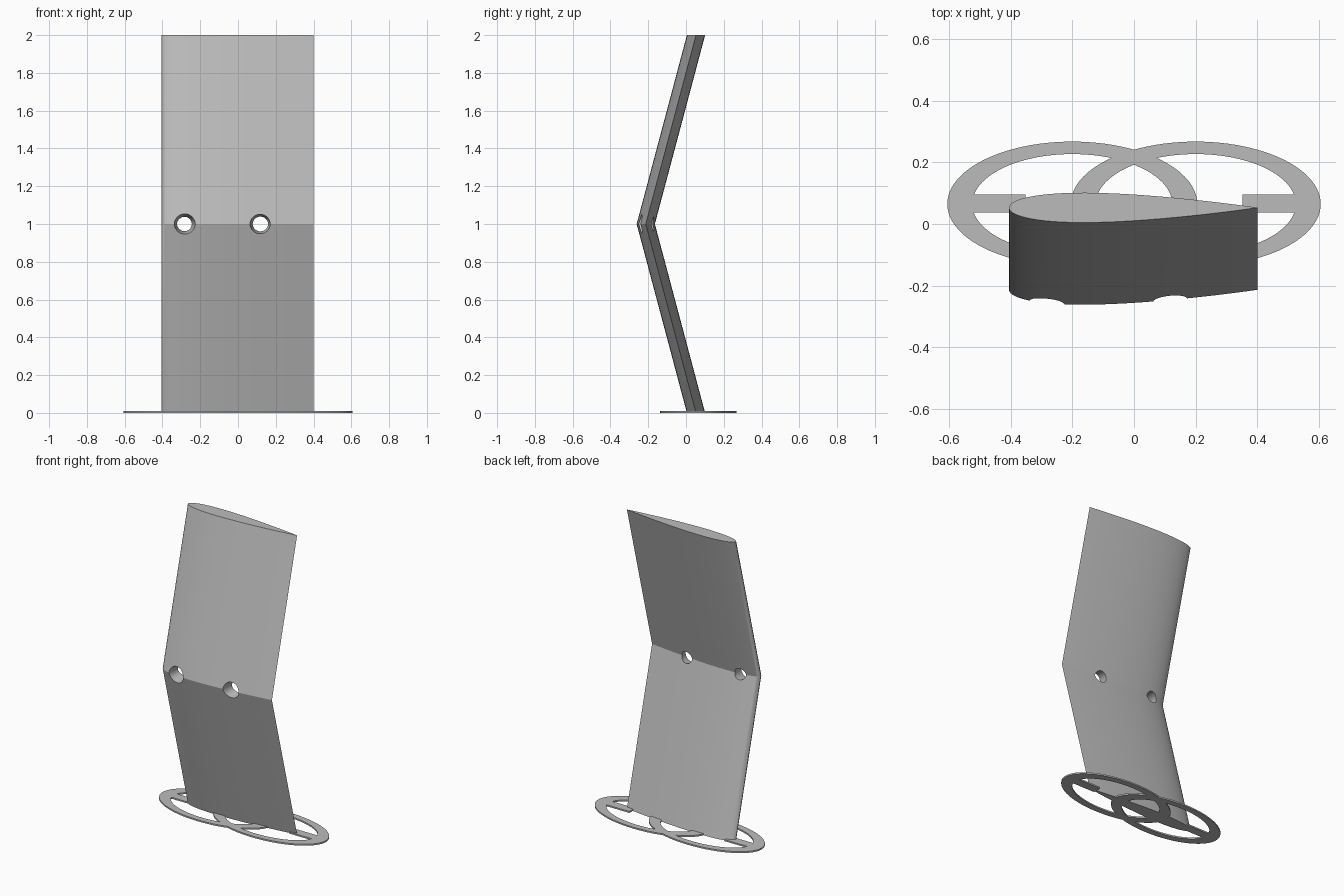
import bpy, bmesh
from math import sin, cos, pi, sqrt

cube = bpy.data.objects.get("Cube")
if cube:
    bpy.data.objects.remove(cube)

grey = bpy.data.materials.new("light_grey")
grey.use_nodes = True
colour = (0.5, 0.5, 0.5, 1)
grey.diffuse_color = colour
grey.node_tree.nodes["Principled BSDF"].inputs["Base Color"].default_value = colour


def finish(bm, name):
    bmesh.ops.recalc_face_normals(bm, faces=bm.faces)
    mesh = bpy.data.meshes.new(name)
    bm.to_mesh(mesh)
    bm.free()
    mesh.materials.append(grey)
    obj = bpy.data.objects.new(name, mesh)
    bpy.context.collection.objects.link(obj)
    return obj


def loft(name, rings, closed=False):
    """Skin a list of equal point loops; cap the ends, or join last to first."""
    bm = bmesh.new()
    loops = [[bm.verts.new(p) for p in ring] for ring in rings]
    n = len(loops[0])
    pairs = list(zip(loops, loops[1:]))
    if closed:
        pairs.append((loops[-1], loops[0]))
    else:
        bm.faces.new(loops[0])
        bm.faces.new(loops[-1])
    for a, b in pairs:
        for i in range(n):
            j = (i + 1) % n
            bm.faces.new((a[i], a[j], b[j], b[i]))
    return finish(bm, name)


def combine(target, tool, operation):
    tool.hide_render = True
    mod = target.modifiers.new("combine", 'BOOLEAN')
    mod.object, mod.operation, mod.solver = tool, operation, 'EXACT'
    bpy.context.view_layer.objects.active = target
    bpy.ops.object.modifier_apply(modifier=mod.name)
    bpy.data.objects.remove(tool)


def shade(obj):
    bpy.ops.object.select_all(action='DESELECT')
    obj.select_set(True)
    bpy.context.view_layer.objects.active = obj
    bpy.ops.object.shade_smooth_by_angle(angle=0.45)


# Blade: symmetric wing section swept through a bent spine
CHORD, STEPS = 0.805, 40


def half_thickness(t):
    return 0.6 * (0.2969 * sqrt(t) - 0.126 * t - 0.3516 * t**2
                  + 0.2843 * t**3 - 0.1036 * t**4)


def section(y, z):
    pts = []
    for i in range(2 * STEPS):
        a = pi * i / STEPS
        t = (1 + cos(a)) / 2
        side = 1 if i <= STEPS else -1
        pts.append((-0.405 + CHORD * t, y + side * CHORD * half_thickness(t), z))
    return pts


blade = loft("bent_blade", [section(0.053, 0), section(-0.213, 1), section(0.053, 2)])


# Tapered holes through the bend
def circle(x, y, r, n=48):
    return [(x + r * cos(2 * pi * i / n), y, 1 + r * sin(2 * pi * i / n)) for i in range(n)]


for x in (-0.283, 0.118):
    cutter = loft("hole_cutter", [circle(x, -0.34, 0.073), circle(x, -0.165, 0.038),
                                  circle(x, -0.1, 0.038)])
    combine(blade, cutter, 'DIFFERENCE')
shade(blade)

# Base: two overlapping oval rings with short spokes
BASE_Y, BASE_H = 0.065, 0.01


def oval(x, scale, z, n=96):
    return [(x + 0.405 * scale * cos(2 * pi * i / n),
             BASE_Y + 0.202 * scale * sin(2 * pi * i / n), z) for i in range(n)]


def oval_ring(x):
    return loft("base_rings", [oval(x, 1, 0), oval(x, 1, BASE_H),
                               oval(x, 0.8, BASE_H), oval(x, 0.8, 0)], closed=True)


def spoke(side):
    def rect(z):
        return [(side * x, y, z) for x, y in
                ((0.352, 0.037), (0.56, 0.037), (0.56, 0.096), (0.352, 0.096))]
    return loft("spoke", [rect(0), rect(BASE_H)])


base = oval_ring(-0.2)
for part in (oval_ring(0.2), spoke(-1), spoke(1)):
    combine(base, part, 'UNION')
shade(base)
